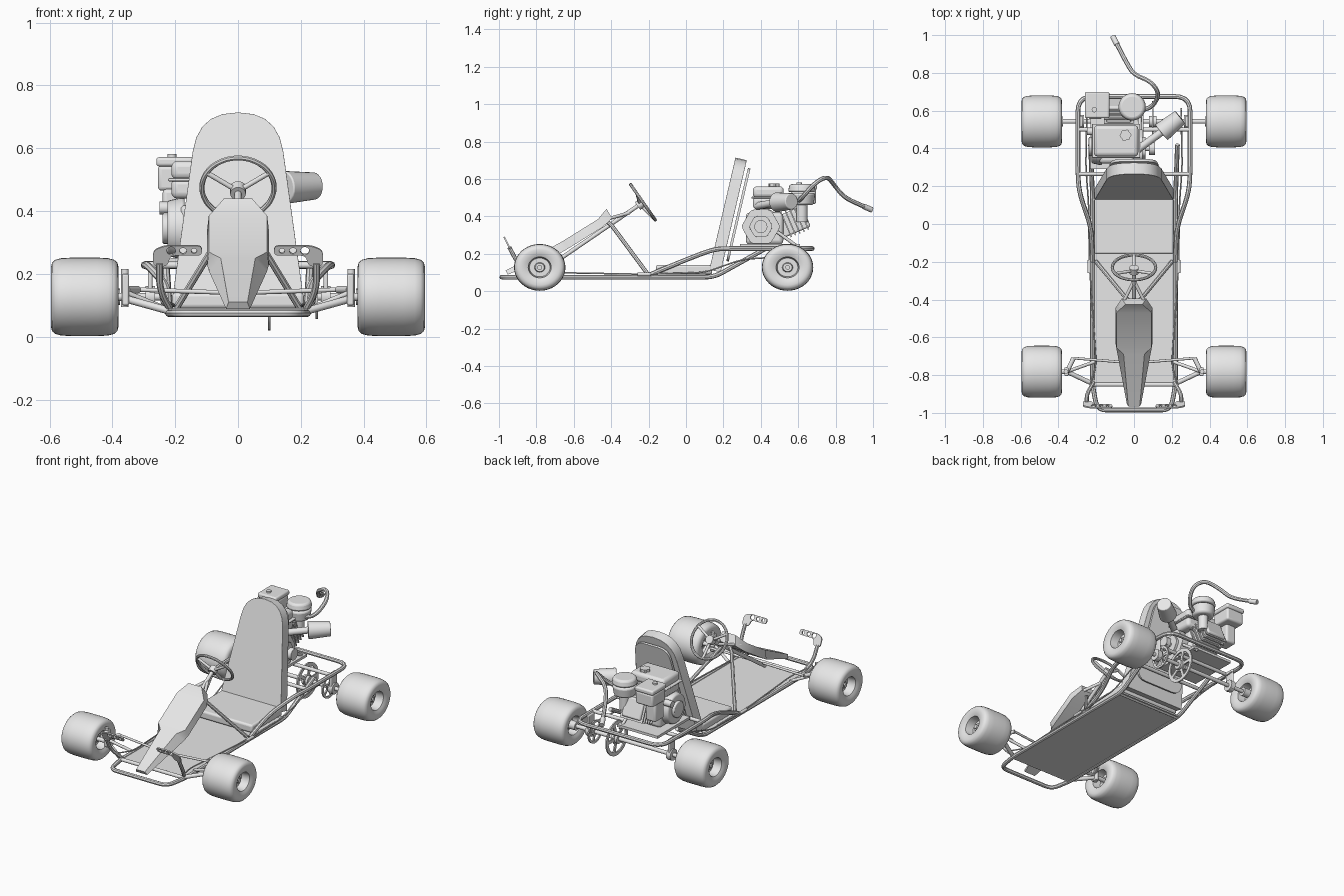
import bpy, bmesh, math
from mathutils import Vector, Matrix

if "Cube" in bpy.data.objects:
    bpy.data.objects.remove(bpy.data.objects["Cube"])

grey = bpy.data.materials.new("plain_grey")
grey.use_nodes = True
grey.diffuse_color = (0.8, 0.8, 0.8, 1)
grey.node_tree.nodes["Principled BSDF"].inputs["Base Color"].default_value = (0.8, 0.8, 0.8, 1)
parts = []
SIDES = (("left", 1), ("right", -1))


def finish(name, bm, matrix=Matrix(), bevel=0):
    bmesh.ops.remove_doubles(bm, verts=bm.verts, dist=0.0001)
    bmesh.ops.recalc_face_normals(bm, faces=bm.faces)
    me = bpy.data.meshes.new(name)
    bm.to_mesh(me)
    bm.free()
    me.materials.clear()
    me.materials.append(grey)
    ob = bpy.data.objects.new(name, me)
    ob.matrix_world = matrix
    bpy.context.collection.objects.link(ob)
    parts.append(ob)
    if bevel:
        mod = ob.modifiers.new("bevel", "BEVEL")
        mod.width, mod.segments, mod.limit_method = bevel, 3, "ANGLE"
    return ob


def fillet(pts, r, cyclic=False):
    pts = [Vector(p) for p in pts]
    out = []
    for i, b in enumerate(pts):
        if not cyclic and i in (0, len(pts) - 1):
            out.append(b)
            continue
        a, c = pts[i - 1] - b, pts[(i + 1) % len(pts)] - b
        p = b + a.normalized() * min(r, a.length * 0.48)
        q = b + c.normalized() * min(r, c.length * 0.48)
        for t in (0, 0.2, 0.4, 0.6, 0.8, 1):
            out.append(p * (1 - t) ** 2 + b * 2 * t * (1 - t) + q * t * t)
    return out


def curve_bmesh(dims, loops, cyclic, **settings):
    cu = bpy.data.curves.new("path", "CURVE")
    cu.dimensions = dims
    for key, value in settings.items():
        setattr(cu, key, value)
    for pts in loops:
        sp = cu.splines.new("POLY")
        sp.points.add(len(pts) - 1)
        for point, p in zip(sp.points, pts):
            point.co = (*p, *([0] * (3 - len(p))), 1)
        sp.use_cyclic_u = cyclic
    ob = bpy.data.objects.new("path", cu)
    bpy.context.collection.objects.link(ob)
    deps = bpy.context.evaluated_depsgraph_get()
    me = bpy.data.meshes.new_from_object(ob.evaluated_get(deps))
    bm = bmesh.new()
    bm.from_mesh(me)
    bpy.data.objects.remove(ob)
    bpy.data.meshes.remove(me)
    return bm


def tube(name, pts, r=0.012, corner=0.05, cyclic=False):
    path = pts if cyclic else fillet(pts, corner)
    return finish(name, curve_bmesh("3D", [path], cyclic, bevel_depth=r, bevel_resolution=2, use_fill_caps=True))


def plate(name, loops, origin, u, v, thick, bevel=0):
    """Flat outline, with holes, in the plane of u and v."""
    u, v = Vector(u).normalized(), Vector(v).normalized()
    m = Matrix((u, v, u.cross(v))).transposed().to_4x4()
    m.translation = origin
    return finish(name, curve_bmesh("2D", loops, True, fill_mode="BOTH", extrude=thick / 2), m, bevel)


def box(name, centre, size, bevel=0, tilt=0):
    bm = bmesh.new()
    bmesh.ops.create_cube(bm, size=1, matrix=Matrix.Diagonal((*size, 1)))
    return finish(name, bm, Matrix.Translation(centre) @ Matrix.Rotation(tilt, 4, "X"), bevel)


def rod(name, a, b, r, r2=None, sides=20, bevel=0):
    a, b = Vector(a), Vector(b)
    bm = bmesh.new()
    bmesh.ops.create_cone(bm, cap_ends=True, segments=sides, radius1=r,
                          radius2=r if r2 is None else r2, depth=(b - a).length)
    m = (b - a).to_track_quat("Z", "Y").to_matrix().to_4x4()
    m.translation = (a + b) / 2
    return finish(name, bm, m, bevel)


def arc(r, start=0, end=360, n=32, x=0, y=0):
    return [(x + r * math.cos(math.radians(start + (end - start) * i / n)),
             y + r * math.sin(math.radians(start + (end - start) * i / n)))
            for i in range(n if end - start == 360 else n + 1)]


def spoked(name, x, centre, r, spokes):
    step = 360 / spokes
    holes = [arc(r * 0.8, k * step + 7, (k + 1) * step - 7, 8) + arc(r * 0.35, k * step + 14, (k + 1) * step - 14, 5)[::-1]
             for k in range(spokes)]
    plate(name, [arc(r, n=40), arc(0.012, n=12)] + holes, (x, *centre), (0, 1, 0), (0, 0, 1), 0.008)


# Wheels: one lathed profile, tyre and recessed hub
AXLE = 0.127
half = [(0.062, 0), (0.062, 0.022), (0.045, 0.026), (0.045, 0.05), (0.096, 0.056), (0.104, 0.072),
        (0.1075, 0.095), (0.104, 0.109), (0.094, 0.118), (0.075, 0.123), (0.04, 0.125)]
profile = half + [(-x, r) for x, r in reversed(half)]
for side, s in SIDES:
    for end, y in (("front", -0.782), ("rear", 0.543)):
        bm = bmesh.new()
        vs = [bm.verts.new((x, 0, r)) for x, r in profile]
        es = [bm.edges.new(e) for e in zip(vs, vs[1:])]
        bmesh.ops.spin(bm, geom=vs + es, axis=(1, 0, 0), cent=(0, 0, 0), angle=math.tau, steps=40)
        finish(f"{end}_{side}_wheel", bm, Matrix.Translation((s * 0.488, y, AXLE)) @ Matrix.Diagonal((1, 1.1, 1, 1)))


# Frame tubes
def both(pts):
    return pts + [(-x, y, z) for x, y, z in reversed(pts)]


tube("lower_frame", both([(0.23, 0.42, 0.225), (0.22, 0.15, 0.075), (0.22, -0.85, 0.075), (0.195, -0.985, 0.075)]), 0.0125)
tube("upper_frame", both([(0.22, -0.2, 0.085), (0.225, -0.02, 0.16), (0.285, 0.15, 0.226),
                          (0.297, 0.24, 0.228), (0.297, 0.675, 0.228)]), 0.0125, 0.08)
for name, y, z, w in (("rear_crossbar", 0.265, 0.228, 0.29), ("engine_crossbar", 0.5, 0.228, 0.29),
                      ("seat_crossbar", 0.13, 0.075, 0.22), ("front_crossbar", -0.85, 0.08, 0.22)):
    rod(name, (-w, y, z), (w, y, z), 0.011)
box("floor_pan", (0, -0.35, 0.075), (0.43, 1.0, 0.01))

# Seat
box("seat_cushion", (0, -0.01, 0.115), (0.42, 0.3, 0.05), 0.012)
lean = (0, 0.14, 0.6)
back = fillet([(-0.21, 0), (0.21, 0), (0.127, 0.615), (-0.127, 0.615)], 0.13, True)
back = [(-0.21, 0), (0.21, 0)] + [tuple(p) for p in back[12:]]
plate("seat_back", [back], (0, 0.155, 0.108), (1, 0, 0), lean, 0.062, 0.012)
inner = fillet([(-0.17, 0), (0.17, 0), (0.115, 0.51), (-0.115, 0.51)], 0.07, True)
plate("seat_back_panel", [inner], (0, 0.222, 0.16), (1, 0, 0), lean, 0.014)

# Nose fairing: trapezoid sections lofted up the slope
bm = bmesh.new()
rings = []
for y, z, front, rear, deep in ((-0.965, 0.11, 0.03, 0.038, 0.025), (-0.69, 0.25, 0.055, 0.092, 0.05),
                                (-0.655, 0.27, 0.093, 0.098, 0.05), (-0.47, 0.385, 0.093, 0.098, 0.05),
                                (-0.425, 0.44, 0.045, 0.065, 0.06)):
    ry, rz = y + deep * 0.5, z - deep * 0.85
    rings.append([bm.verts.new(p) for p in ((-front, y, z), (front, y, z), (rear, ry, rz), (-rear, ry, rz))])
for a, b in zip(rings, rings[1:]):
    for i in range(4):
        j = (i + 1) % 4
        bm.faces.new((a[i], a[j], b[j], b[i]))
bm.faces.new(rings[0])
bm.faces.new(rings[-1])
finish("nose_fairing", bm)

# Steering
hub, axis = Vector((0, -0.23, 0.475)), Vector((0, 0.82, 0.573))
up = Vector((0, -0.573, 0.82))
circle = [hub + Vector((x, 0, 0)) + up * y for x, y in arc(0.115, n=40)]
tube("steering_wheel_rim", circle, 0.0085, cyclic=True)
for k, a in enumerate((30, 150, 270)):
    tip = hub + Vector((math.cos(math.radians(a)), 0, 0)) * 0.113 + up * math.sin(math.radians(a)) * 0.113
    rod(f"steering_spoke_{k}", hub - axis * 0.02, tip, 0.008)
rod("steering_hub", hub - axis * 0.035, hub, 0.025)
rod("steering_column", hub, (0, -0.78, 0.1), 0.011)
for side, s in SIDES:
    tube(f"{side}_column_strut", [(0, -0.42, 0.37), (s * 0.035, -0.4, 0.355), (s * 0.2, -0.2, 0.085)], 0.011, 0.03)
    rod(f"{side}_fairing_strut", (0, -0.3, 0.42), (s * 0.07, -0.44, 0.38), 0.009)
    # Front suspension and steering links
    rod(f"{side}_kingpin", (s * 0.36, -0.782, 0.095), (s * 0.36, -0.782, 0.215), 0.012)
    box(f"{side}_knuckle", (s * 0.358, -0.782, 0.15), (0.022, 0.045, 0.1), 0.006)
    rod(f"{side}_spindle", (s * 0.35, -0.782, AXLE), (s * 0.56, -0.782, AXLE), 0.013)
    rod(f"{side}_front_arm", (s * 0.21, -0.85, 0.08), (s * 0.355, -0.782, 0.12), 0.012)
    rod(f"{side}_rear_arm", (s * 0.21, -0.73, 0.08), (s * 0.355, -0.782, 0.14), 0.009)
    rod(f"{side}_steering_arm", (s * 0.355, -0.782, 0.15), (s * 0.32, -0.71, 0.15), 0.012)
    rod(f"{side}_tie_rod", (s * 0.32, -0.71, 0.15), (s * 0.02, -0.735, 0.14), 0.007)
    # Pedals: pierced foot plate on a bent arm
    foot = fillet([(0.115, -0.017), (0.115, 0.017), (0.235, 0.017), (0.27, 0), (0.27, -0.055), (0.225, -0.055), (0.215, -0.017)], 0.015, True)
    loops = [foot] + [arc(r, n=16, x=x) for x, r in ((0.14, 0.009), (0.175, 0.011), (0.213, 0.014))]
    plate(f"{side}_pedal_plate", [[(s * x, y) for x, y in lp] for lp in loops],
          (0, -0.965, 0.275), (1, 0, 0), (0, -0.45, 0.9), 0.008)
    tube(f"{side}_pedal_arm", [(s * 0.25, -0.945, 0.235), (s * 0.25, -0.9, 0.15), (s * 0.215, -0.84, 0.085)], 0.011)
    # Control cable and its guide
    tube(f"{side}_cable", [(s * 0.24, -0.88, 0.12), (s * 0.2, -0.75, 0.1), (s * 0.237, -0.2, 0.09),
                           (s * 0.24, 0.1, 0.1), (s * 0.255, 0.3, 0.17), (s * 0.25, 0.6, 0.19)], 0.004)
    rod(f"{side}_cable_guide", (s * 0.237, -0.26, 0.09), (s * 0.237, -0.19, 0.09), 0.009)
    # Rear axle hangers
    box(f"{side}_axle_hanger", (s * 0.28, 0.543, 0.165), (0.014, 0.06, 0.13), 0.005)
    rod(f"{side}_axle_bearing", (s * 0.265, 0.543, AXLE), (s * 0.295, 0.543, AXLE), 0.035)
    rod(f"{side}_wheel_hub", (s * 0.375, 0.543, AXLE), (s * 0.45, 0.543, AXLE), 0.026)

# Rear axle, sprocket and brake disc
rod("rear_axle", (-0.56, 0.543, AXLE), (0.56, 0.543, AXLE), 0.012)
spoked("drive_sprocket", 0.1, (0.543, AXLE), 0.107, 5)
rod("sprocket_hub", (0.08, 0.543, AXLE), (0.12, 0.543, AXLE), 0.03)
spoked("brake_disc", 0.25, (0.543, AXLE), 0.07, 5)

# Engine
box("engine_mount", (-0.09, 0.45, 0.243), (0.28, 0.32, 0.016))
box("crankcase", (-0.09, 0.42, 0.335), (0.19, 0.2, 0.17), 0.02)
for name, x, r, t in (("crank_cover", 0.02, 0.105, 0.05), ("crank_cover_cap", 0.05, 0.065, 0.02)):
    plate(name, [fillet(arc(r, n=6), 0.02, True)], (x, 0.4, 0.345), (0, 1, 0), (0, 0, 1), t, 0.006)
rod("crankshaft", (0.04, 0.4, 0.345), (0.11, 0.4, 0.345), 0.014)
rod("clutch_drum", (0.08, 0.4, 0.345), (0.11, 0.4, 0.345), 0.035)
rod("recoil_housing", (-0.17, 0.41, 0.345), (-0.225, 0.41, 0.345), 0.1, 0.088, 32, 0.008)
rod("recoil_cap", (-0.22, 0.41, 0.345), (-0.24, 0.41, 0.345), 0.05, bevel=0.005)
box("cylinder_block", (-0.08, 0.57, 0.37), (0.13, 0.16, 0.12), 0.01, 0.4)
for k in range(5):
    d = 0.025 * k
    box(f"cooling_fin_{k}", (-0.08, 0.535 + d * 0.92, 0.356 + d * 0.39), (0.155, 0.007, 0.145), 0, 0.4)
rod("engine_brace", (0.03, 0.47, 0.33), (0.03, 0.61, 0.228), 0.009)
box("fuel_tank_lower", (-0.095, 0.44, 0.472), (0.235, 0.165, 0.065), 0.02)
box("fuel_tank_upper", (-0.095, 0.44, 0.53), (0.235, 0.165, 0.06), 0.02)
box("fuel_tank_seam", (-0.095, 0.44, 0.5), (0.255, 0.18, 0.01), 0.004)
star = [(x * (1 + 0.14 * (i % 4 < 2)), y * (1 + 0.14 * (i % 4 < 2))) for i, (x, y) in enumerate(arc(0.027, n=24))]
plate("fuel_cap", [star], (-0.045, 0.47, 0.567), (1, 0, 0), (0, 1, 0), 0.018)
box("air_box", (-0.195, 0.63, 0.505), (0.12, 0.13, 0.08), 0.012)
box("air_box_lid", (-0.195, 0.63, 0.557), (0.13, 0.14, 0.03), 0.01)
rod("air_box_knob", (-0.21, 0.605, 0.57), (-0.21, 0.605, 0.582), 0.014)
box("carburettor", (-0.205, 0.6, 0.41), (0.07, 0.09, 0.12), 0.012)
rod("throttle_knob", (-0.2, 0.49, 0.41), (-0.25, 0.49, 0.41), 0.02)
rod("silencer_body", (-0.01, 0.62, 0.46), (-0.01, 0.62, 0.525), 0.062, 0.072, 24, 0.012)
rod("silencer_lid", (-0.01, 0.62, 0.53), (-0.01, 0.62, 0.572), 0.075, 0.066, 24, 0.012)
rod("silencer_stem", (-0.01, 0.62, 0.37), (-0.01, 0.62, 0.47), 0.03)
rod("filter_stem", (0.0, 0.38, 0.455), (0.15, 0.49, 0.475), 0.02)
rod("filter_cone", (0.145, 0.485, 0.475), (0.245, 0.565, 0.48), 0.053, 0.043, 24, 0.005)

# Trailing exhaust pipe
tube("exhaust_pipe", [(0.03, 0.6, 0.48), (0.1, 0.62, 0.5), (0.135, 0.69, 0.58), (0.09, 0.755, 0.615),
                      (0.0, 0.79, 0.57), (-0.035, 0.845, 0.5), (-0.105, 0.98, 0.44)], 0.012, 0.06)
rod("exhaust_tip", (-0.09, 0.95, 0.453), (-0.112, 0.993, 0.435), 0.015)

bpy.ops.object.select_all(action="DESELECT")
for ob in parts:
    ob.select_set(True)
bpy.context.view_layer.objects.active = parts[0]
bpy.ops.object.shade_smooth_by_angle(angle=math.radians(35))
